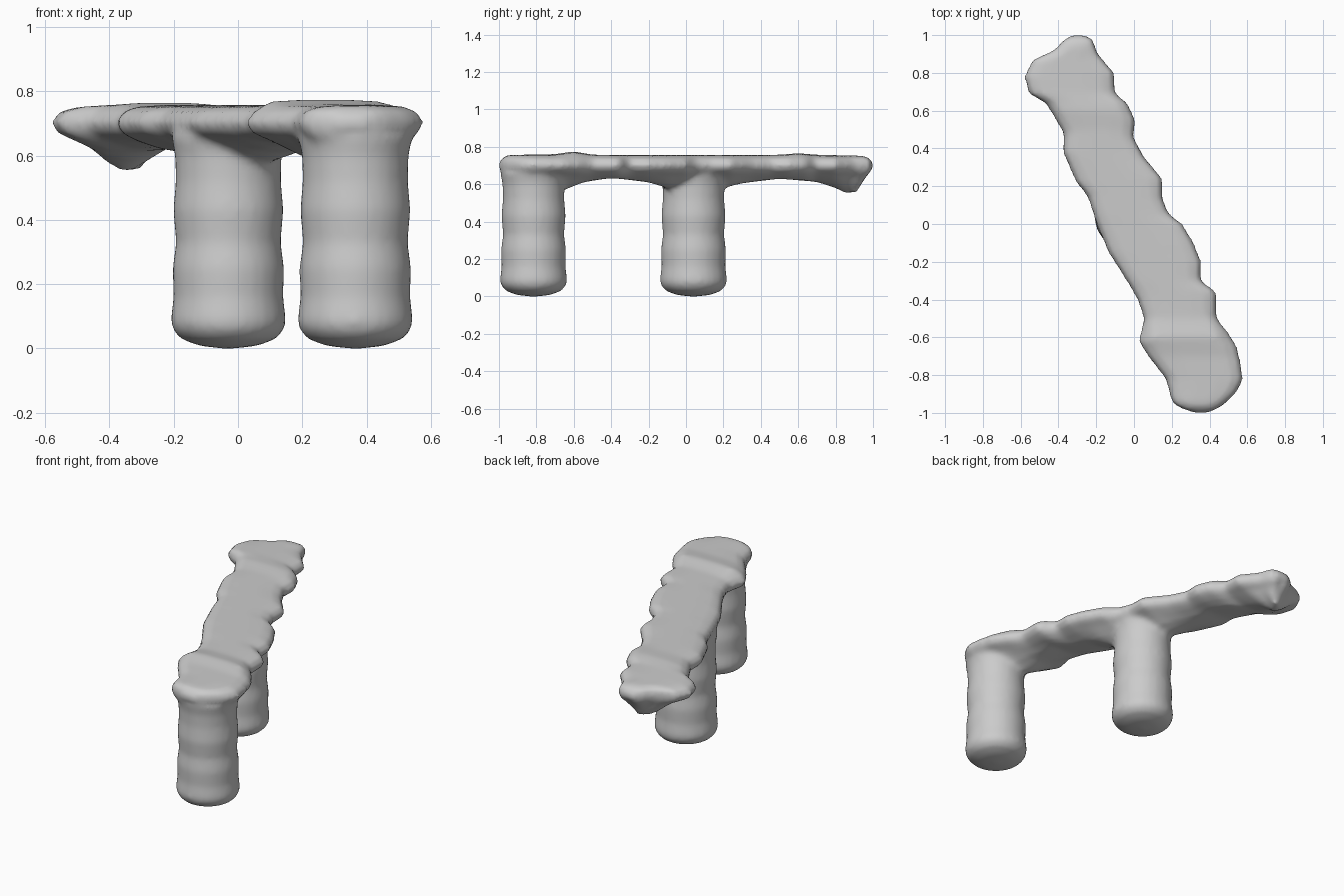
import bpy, bmesh, math

if "Cube" in bpy.data.objects:
    bpy.data.objects.remove(bpy.data.objects["Cube"])


def interp(table, t):
    """Piecewise linear lookup in a sorted list of (t, value)."""
    if t <= table[0][0]:
        return table[0][1]
    for (a, va), (b, vb) in zip(table, table[1:]):
        if t <= b:
            return va + (vb - va) * (t - a) / (b - a)
    return table[-1][1]


def loft(bm, rings):
    """Skin closed rings of points and cap both ends."""
    vr = [[bm.verts.new(p) for p in r] for r in rings]
    n = len(vr[0])
    for a, b in zip(vr, vr[1:]):
        for i in range(n):
            j = (i + 1) % n
            bm.faces.new((a[i], a[j], b[j], b[i]))
    bm.faces.new(vr[0][::-1])
    bm.faces.new(vr[-1])


# Deck outline seen from above: (y, x)
left = [(-1, .32), (-.985, .27), (-.95, .2), (-.82, .165), (-.7, .07), (-.62, .02),
        (-.5, .05), (-.4, .015), (-.32, -.03), (-.15, -.14), (0, -.2), (.15, -.25),
        (.22, -.31), (.38, -.38), (.48, -.375), (.64, -.47), (.69, -.56),
        (.78, -.585), (.87, -.54), (.92, -.42), (.97, -.38), (1, -.33)]
right = [(-1, .39), (-.97, .46), (-.9, .54), (-.83, .58), (-.75, .572), (-.65, .55),
         (-.57, .5), (-.5, .44), (-.36, .44), (-.3, .355), (-.2, .36), (-.1, .32),
         (0, .26), (.05, .19), (.13, .155), (.24, .155), (.35, .06), (.46, 0),
         (.55, .01), (.64, -.03), (.69, -.095), (.8, -.1), (.9, -.19), (.98, -.22), (1, -.26)]
# Arched underside and gently uneven top: (y, z)
under = [(-1, .66), (-.65, .57), (-.55, .61), (-.4, .635), (-.2, .61), (-.1, .58),
         (.2, .58), (.3, .605), (.5, .63), (.7, .612), (.8, .58), (.85, .553),
         (.91, .553), (.95, .62), (1, .68)]
upper = [(-1, .755), (-.7, .76), (-.6, .775), (-.5, .757), (.5, .757), (.6, .765), (.7, .757), (1, .75)]

bm = bmesh.new()
rings = []
N = 90
for s in range(N + 1):
    y = -1 + 2 * s / N
    l, r = interp(left, y), interp(right, y)
    lo, hi = interp(under, y), interp(upper, y)
    d = min(1, (1 - abs(y)) / .06)
    k = max(.25, math.sqrt(1 - (1 - d) ** 2))
    mid = .655
    sec = [(0, .7), (.05, .735), (.15, hi - .006), (.35, hi), (.65, hi), (.85, hi - .006),
           (.95, .735), (1, .7), (.95, .668), (.84, .645), (.66, lo * .6 + mid * .4 - .012),
           (.54, lo), (.46, lo), (.34, lo * .6 + mid * .4 - .012), (.16, .645), (.05, .668)]
    rings.append([(l + (r - l) * u, y, .70 + (z - .70) * k) for u, z in sec])
loft(bm, rings)

# Two round pillars, slightly rippled, with rounded feet: (radius, z)
profile = [(.02, 0), (.09, .008), (.145, .028), (.172, .055), (.18, .085), (.171, .16),
           (.174, .25), (.163, .33), (.172, .43), (.164, .52), (.166, .6), (.178, .66), (.15, .71)]
for cx, cy in ((.365, -.815), (-.03, .04)):
    loft(bm, [[(cx + r * math.cos(a * math.tau / 28), cy + r * math.sin(a * math.tau / 28), z)
               for a in range(28)] for r, z in profile])

bmesh.ops.recalc_face_normals(bm, faces=bm.faces)
me = bpy.data.meshes.new("pillared_bridge")
bm.to_mesh(me)
bm.free()
bridge = bpy.data.objects.new("pillared_bridge", me)
bpy.context.collection.objects.link(bridge)

# Fuse the parts into one soft skin
rm = bridge.modifiers.new("fuse", 'REMESH')
rm.mode = 'VOXEL'
rm.voxel_size = .016
rm.use_smooth_shade = True
sm = bridge.modifiers.new("soften", 'SMOOTH')
sm.factor = .5
sm.iterations = 4
